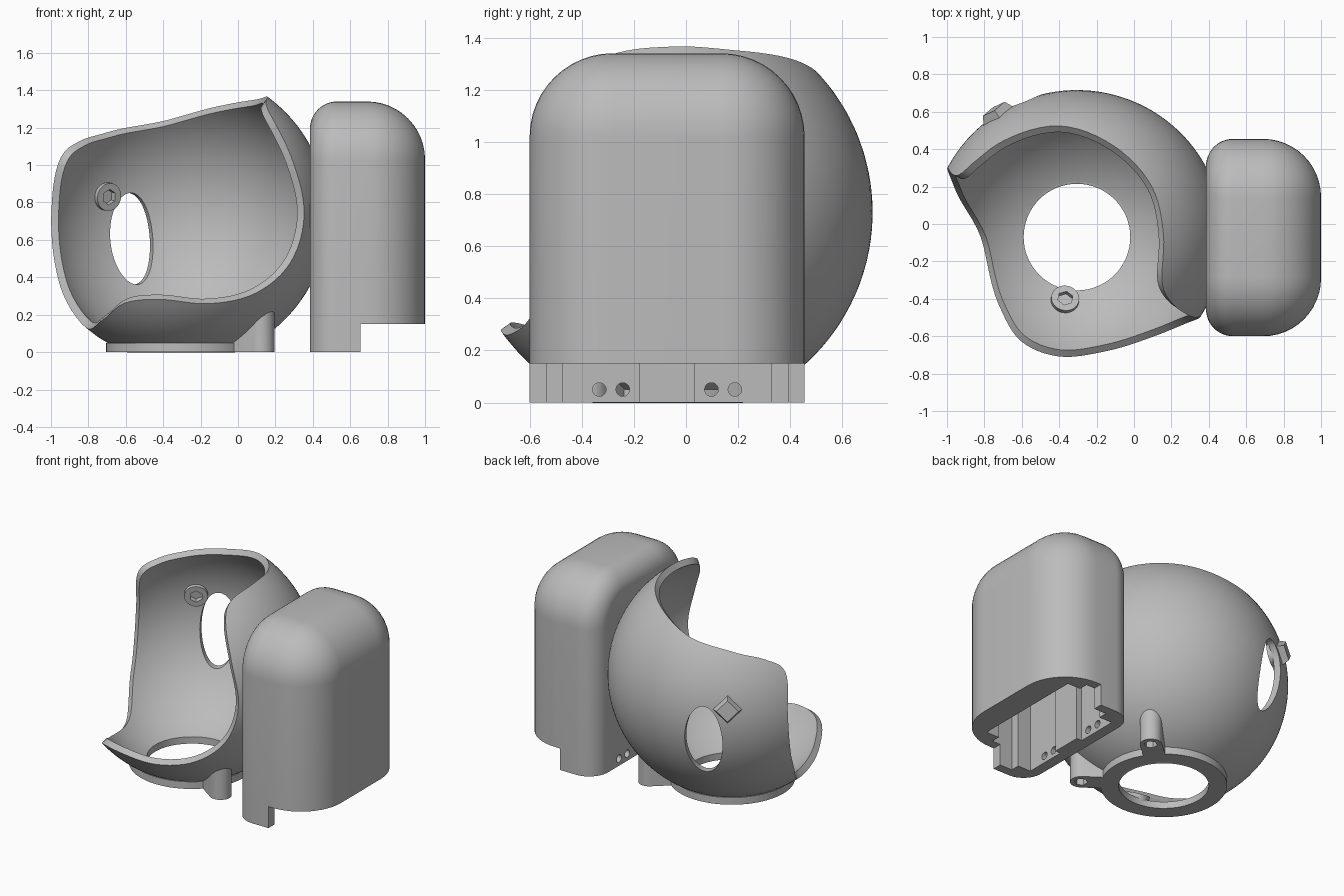
import bpy, bmesh, math
from mathutils import Vector, Matrix

cube = bpy.data.objects.get("Cube")
if cube:
    bpy.data.objects.remove(cube)

grey = bpy.data.materials.new("plain grey")
grey.use_nodes = True
tone = (0.5, 0.5, 0.5, 1)
grey.diffuse_color = tone
grey.node_tree.nodes["Principled BSDF"].inputs["Base Color"].default_value = tone

CENTRE = Vector((-0.305, -0.07, 0.73))
OUTER, INNER = 0.786, 0.742


def finish(name, bm):
    bmesh.ops.recalc_face_normals(bm, faces=bm.faces)
    mesh = bpy.data.meshes.new(name)
    bm.to_mesh(mesh)
    bm.free()
    mesh.materials.append(grey)
    obj = bpy.data.objects.new(name, mesh)
    bpy.context.collection.objects.link(obj)
    return obj


def cone(name, at, axis, r1, r2, depth, sides=48, scale=(1, 1, 1)):
    """Cone or cylinder centred on a point along an axis."""
    bm = bmesh.new()
    turn = Vector(axis).to_track_quat('Z', 'Y').to_matrix().to_4x4()
    place = Matrix.Translation(at) @ turn @ Matrix.Diagonal((*scale, 1))
    bmesh.ops.create_cone(bm, cap_ends=True, segments=sides, radius1=r1,
                          radius2=r2, depth=depth, matrix=place)
    return finish(name, bm)


def ball(radius):
    bm = bmesh.new()
    bmesh.ops.create_uvsphere(bm, u_segments=96, v_segments=48, radius=radius,
                              matrix=Matrix.Translation(CENTRE))
    return finish("cutter", bm)


def prism(name, outline, z0, z1):
    bm = bmesh.new()
    low = [bm.verts.new((x, y, z0)) for x, y in outline]
    high = [bm.verts.new((x, y, z1)) for x, y in outline]
    bm.faces.new(low)
    bm.faces.new(high)
    for i in range(len(low)):
        j = (i + 1) % len(low)
        bm.faces.new((low[i], low[j], high[j], high[i]))
    return finish(name, bm)


def cut(obj, *cutters):
    bpy.context.view_layer.objects.active = obj
    for cutter in cutters:
        mod = obj.modifiers.new("cut", 'BOOLEAN')
        mod.operation, mod.solver, mod.object = 'DIFFERENCE', 'EXACT', cutter
        bpy.ops.object.modifier_apply(modifier=mod.name)
        bpy.data.objects.remove(cutter)


def smooth(obj, degrees=35):
    bpy.ops.object.select_all(action='DESELECT')
    obj.select_set(True)
    bpy.context.view_layer.objects.active = obj
    bpy.ops.object.shade_smooth_by_angle(angle=math.radians(degrees))


def aim(azimuth, elevation):
    a, e = math.radians(azimuth), math.radians(elevation)
    return Vector((math.cos(a) * math.cos(e), math.sin(a) * math.cos(e), math.sin(e)))


# Wavy rim of the shell, as directions from the ball centre
RIM = [Vector(p) for p in (
    (-.69, .37, .05), (-.645, .33, .31), (-.545, .41, .4), (-.395, .52, .45),
    (-.095, .6, .51), (.2, .48, .58), (.4, .27, .62), (.465, .02, .64),
    (.455, -.23, .6), (.505, -.35, .49), (.6, -.42, .28), (.66, -.43, 0),
    (.585, -.46, -.25), (.4, -.53, -.41), (.15, -.61, -.47), (-.1, -.64, -.45),
    (-.3, -.56, -.47), (-.42, -.36, -.56), (-.515, 0, -.595),
    (-.645, .24, -.38), (-.685, .34, -.18))]


def rim_loop(steps=6):
    n = len(RIM)
    loop = []
    for i in range(n):
        a, b, c, d = (RIM[(i + k) % n] for k in (-1, 0, 1, 2))
        for s in range(steps):
            t = s / steps
            p = b + (c - a) * t / 2 + (a - b * 2.5 + c * 2 - d / 2) * t * t \
                + (b * 1.5 - a / 2 - c * 1.5 + d / 2) * t ** 3
            loop.append(p.normalized())
    return loop


# Open ball shell: outer and inner skins swept from the rim to the far pole
bm = bmesh.new()
pole = Vector((.5, .6, -.6)).normalized()
loop, ROWS = rim_loop(), 36
n = len(loop)
edges = []
for radius in (OUTER, INNER):
    rows = [[bm.verts.new(CENTRE + d.slerp(pole, r / ROWS) * radius) for d in loop]
            for r in range(ROWS)]
    tip = bm.verts.new(CENTRE + pole * radius)
    for i in range(n):
        j = (i + 1) % n
        for p, q in zip(rows, rows[1:]):
            bm.faces.new((p[i], p[j], q[j], q[i]))
        bm.faces.new((rows[-1][i], rows[-1][j], tip))
    edges.append(rows[0])
for i in range(n):
    j = (i + 1) % n
    bm.faces.new((edges[0][i], edges[0][j], edges[1][j], edges[1][i]))
shell = finish("ball_shell", bm)

UP = Vector((0, 0, 1))
base = Vector((CENTRE.x, CENTRE.y, 0))
side_hole = aim(111.5, -9.5)
flat_hole = Vector((side_hole.x, side_hole.y, 0))
cut(shell,
    cone("cutter", base, UP, .285, .285, .4, 64),
    cone("cutter", CENTRE + side_hole * .75, flat_hole, .245, .245, .5, 64, (.5, 1, 1)))
smooth(shell)

# Flat ring under the shell
flange = cone("base_ring", base + UP * .025, UP, .4, .4, .05, 64)
cut(flange, cone("cutter", base, UP, .285, .285, .4, 64), ball(INNER))
smooth(flange)

# Two screw posts with hexagonal sockets
for name, angle in (("front_post", -35), ("back_post", 41)):
    out = aim(angle, 0)
    side = Vector((-out.y, out.x, 0))
    rr = .07
    outline = [base + out * .36 - side * rr]
    for k in range(17):
        a = math.pi * (k / 16 - .5)
        outline.append(base + out * (.525 + rr * math.cos(a)) + side * rr * math.sin(a))
    outline.append(base + out * .36 + side * rr)
    post = prism(name, [(p.x, p.y) for p in outline], 0, .4)
    cut(post, ball(OUTER - .015),
        cone("cutter", base + out * .525, UP, .042, .042, .16, 6))
    smooth(post)

# Round inner bosses with hexagonal sockets
stud = aim(123, 8)
floor_dir = Vector((-.065, -.34, -.655)).normalized()
for name, d in (("side_boss", stud), ("floor_boss", floor_dir)):
    boss = cone(name, CENTRE + d * .735, d, .075, .075, .05, 32)
    cut(boss, cone("cutter", CENTRE + d * .715, d, .042, .042, .06, 6))
    smooth(boss)

# The side boss socket goes into the shell, with a square stud outside
cut(shell, cone("cutter", CENTRE + stud * .74, stud, .042, .042, .06, 6))
cone("square_stud", CENTRE + stud * .795, stud, .1, .07, .06, 4)

# Side case: arched section with a small round on one end, a large one on the other
X0, X1, Y0, Y1, TOP, ARCH = .385, 1.0, -.6, .455, 1.34, .32
STEPS = 12


def section(x, e):
    r = ARCH - e
    pts = [(x, Y0 + e, 0), (x, Y0 + e, .15)]
    for cy, start in ((Y0 + ARCH, math.pi), (Y1 - ARCH, math.pi / 2)):
        for k in range(STEPS + 1):
            a = start - k / STEPS * math.pi / 2
            pts.append((x, cy + r * math.cos(a), TOP - ARCH + r * math.sin(a)))
    return pts + [(x, Y1 - e, .15), (x, Y1 - e, 0)]


bm = bmesh.new()
rings = []
small, large = .145, .31
quarter = [k / STEPS * math.pi / 2 for k in range(STEPS + 1)]
for a in quarter:
    rings.append(section(X0 + small * (1 - math.cos(a)), small * (1 - math.sin(a))))
for a in quarter:
    rings.append(section(X1 - large * (1 - math.sin(a)), large * (1 - math.cos(a))))
rings = [[bm.verts.new(p) for p in ring] for ring in rings]
for p, q in zip(rings, rings[1:]):
    for i in range(len(p)):
        j = (i + 1) % len(p)
        bm.faces.new((p[i], p[j], q[j], q[i]))
bm.faces.new(rings[0])
bm.faces.new(rings[-1])
case = finish("side_case", bm)

# Stepped hollow, open below, mirrored about the middle of the case
MID = (Y0 + Y1) / 2
half = [(.5, .105), (.46, .105), (.46, .4), (.56, .4), (.56, .463),
        (.72, .463), (.72, .4), (.82, .4)]
hollow = [(x, MID + w) for x, w in half] + [(x, MID - w) for x, w in reversed(half)]
cut(case,
    prism("cutter", [(.655, -1), (1.2, -1), (1.2, 1), (.655, 1)], -.2, .15),
    prism("cutter", hollow, -.1, 1.0),
    ball(OUTER - .015))
for w in (.17, .26):
    for s in (-1, 1):
        cut(case, cone("cutter", (.4, MID + s * w, .05), (1, 0, 0), .026, .026, .2, 20))
smooth(case)
